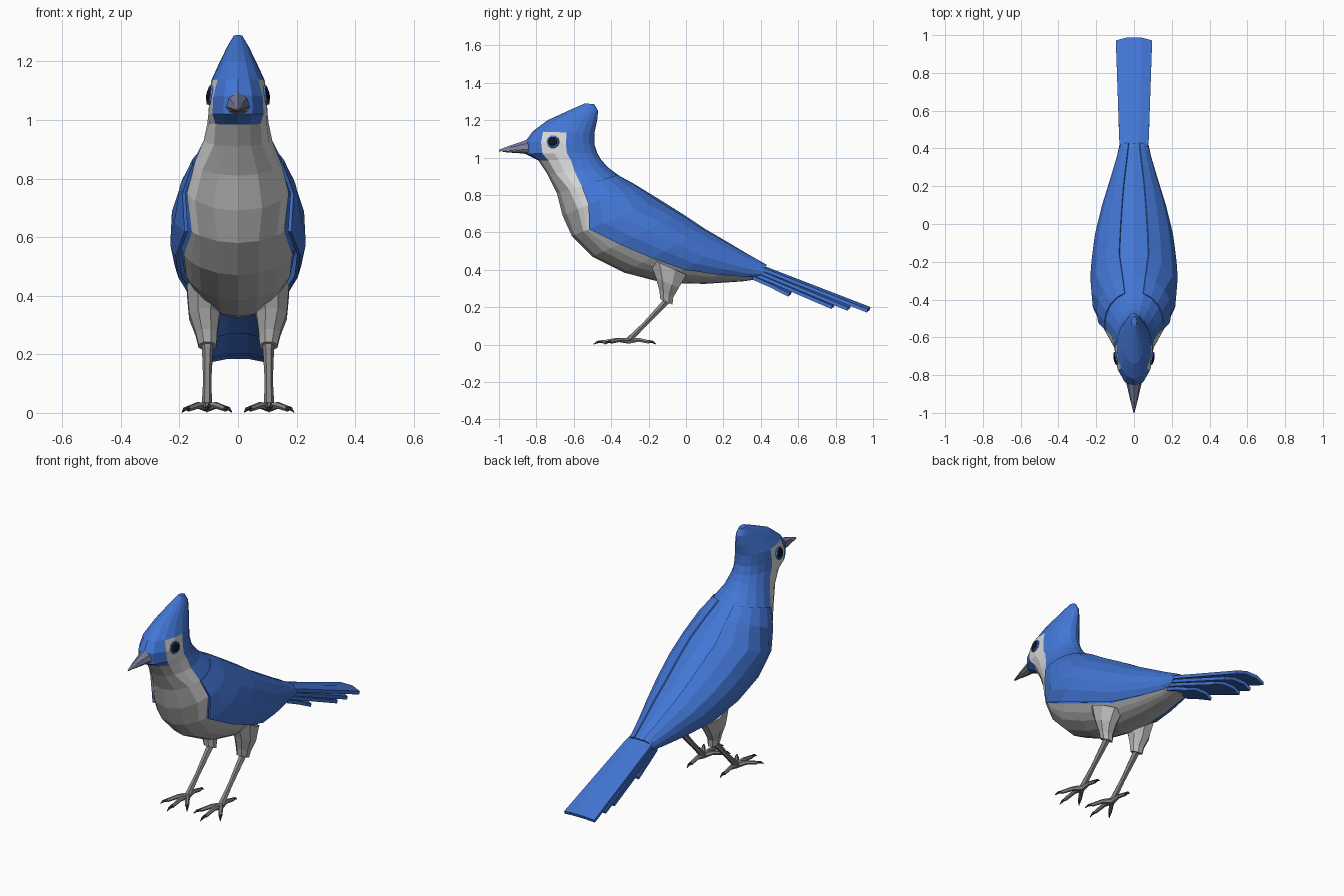
import bpy, bmesh, math
from mathutils import Vector

if "Cube" in bpy.data.objects:
    bpy.data.objects.remove(bpy.data.objects["Cube"])


def colour(name, r, g, b):
    m = bpy.data.materials.new(name)
    m.diffuse_color = (r, g, b, 1)
    m.use_nodes = True
    m.node_tree.nodes["Principled BSDF"].inputs["Base Color"].default_value = m.diffuse_color
    return m


BLUE = colour("feather_blue", 0.055, 0.18, 0.66)
GREY = colour("belly_grey", 0.47, 0.47, 0.47)
WHITE = colour("cheek_white", 0.70, 0.70, 0.71)
BEAK = colour("beak_slate", 0.20, 0.21, 0.34)
LEG = colour("leg_grey", 0.24, 0.24, 0.24)
DARK = colour("claw_dark", 0.035, 0.035, 0.04)
BLACK = colour("eye_black", 0.006, 0.007, 0.012)


def finish(name, verts, faces, mats, index=None):
    me = bpy.data.meshes.new(name)
    me.from_pydata([tuple(v) for v in verts], [], faces)
    for m in mats:
        me.materials.append(m)
    if index:
        me.polygons.foreach_set("material_index", index)
    bm = bmesh.new()
    bm.from_mesh(me)
    bmesh.ops.remove_doubles(bm, verts=bm.verts, dist=1e-5)
    bmesh.ops.recalc_face_normals(bm, faces=bm.faces)
    bm.to_mesh(me)
    bm.free()
    ob = bpy.data.objects.new(name, me)
    bpy.context.collection.objects.link(ob)
    return ob


def loft(name, rings, mat):
    """Closed skin through rings of equal length, capped at both ends."""
    n = len(rings[0])
    verts = [v for r in rings for v in r]
    faces = [(i * n + j, i * n + (j + 1) % n, (i + 1) * n + (j + 1) % n, (i + 1) * n + j)
             for i in range(len(rings) - 1) for j in range(n)]
    faces += [tuple(range(n))[::-1], tuple(range(len(verts) - n, len(verts)))]
    return finish(name, verts, faces, [mat])


def tube(name, pts, radii, mat, sides=6):
    pts = [Vector(p) for p in pts]
    rings = []
    for i, (p, r) in enumerate(zip(pts, radii)):
        d = pts[min(i + 1, len(pts) - 1)] - pts[max(i - 1, 0)]
        q = d.to_track_quat('Z', 'Y')
        rings.append([p + q @ Vector((r * math.cos(a), r * math.sin(a), 0))
                      for a in (2 * math.pi * k / sides for k in range(sides))])
    return loft(name, rings, mat)


# Body sections from crest to tail:
# back y, z, front y, z, half width, back colour edge, front colour edge, wing bulge
SECT = [
    (-.49, 1.285, -.54, 1.29, .015, .45, .80, 1),
    (-.47, 1.25, -.62, 1.255, .036, .45, .80, 1),
    (-.475, 1.20, -.74, 1.20, .062, .45, .82, 1),
    (-.49, 1.13, -.82, 1.14, .092, .45, .83, 1),
    (-.49, 1.07, -.86, 1.085, .100, .41, .77, 1),
    (-.475, 1.025, -.86, 1.02, .102, .42, .76, 1),
    (-.455, .99, -.79, .985, .105, .48, .84, 1),
    (-.42, .95, -.74, .91, .118, .55, .86, 1),
    (-.36, .905, -.69, .81, .152, .60, .80, 1.0),
    (-.27, .855, -.66, .69, .180, .64, .79, 1.07),
    (-.14, .775, -.61, .58, .197, .80, .87, 1.12),
    (-.02, .70, -.50, .47, .202, .70, .88, 1.12),
    (.10, .62, -.33, .385, .187, .66, .87, 1.12),
    (.22, .55, -.12, .33, .155, .67, .87, 1.10),
    (.32, .49, .10, .325, .117, .68, .88, 1.06),
    (.40, .445, .30, .338, .082, .75, .90, 1.04),
    (.43, .425, .40, .352, .070, .80, .92, 1.03),
]
NB, NW, NF = 5, 2, 2      # segments on back, cheek band and front


def section_point(s, ang, bulge=1.0):
    t = (1 - math.cos(ang)) / 2
    return Vector((s[4] * math.sin(ang) * bulge,
                   s[0] + (s[2] - s[0]) * t, s[1] + (s[3] - s[1]) * t))


def edge_angle(t):
    return math.acos(1 - 2 * t)


def half_angles(s):
    stops = [0, edge_angle(s[5]), edge_angle(s[6]), math.pi]
    out = [0.0]
    for k, n in enumerate((NB, NW, NF)):
        out += [stops[k] + (stops[k + 1] - stops[k]) * (j + 1) / n for j in range(n)]
    return out


# Body, head and crest in one skin, coloured by band
verts, faces, index = [], [], []
H = NB + NW + NF
N = 2 * H
for s in SECT:
    right = [section_point(s, a) for a in half_angles(s)]
    verts += right + [Vector((-p.x, p.y, p.z)) for p in right[-2:0:-1]]
for i in range(len(SECT) - 1):
    for j in range(N):
        k = (j + 1) % N
        faces.append((i * N + j, i * N + k, (i + 1) * N + k, (i + 1) * N + j))
        band = min(j, N - 1 - j)
        if i < 3 or band < NB:
            index.append(0)
        elif band < NB + NW:
            index.append(2 if i < 10 else 1)
        else:
            index.append(0 if i < 6 else 1)
faces += [tuple(range(N)), tuple(range(len(verts) - N, len(verts)))]
index += [0, 0]
finish("body", verts, faces, [BLUE, GREY, WHITE], index)

# Folded wings: shells lying over the flanks
for side, sx in (("right", 1), ("left", -1)):
    verts, W = [], 6
    rows = SECT[8:]
    for s in rows:
        for j in range(W):
            p = section_point(s, edge_angle(s[5]) * (.18 + .82 * j / (W - 1)),
                              1 + (s[7] - 1) * min(1, j / 2))
            verts.append(Vector((p.x * sx, p.y, p.z)))
    faces = [(i * W + j, i * W + j + 1, (i + 1) * W + j + 1, (i + 1) * W + j)
             for i in range(len(rows) - 1) for j in range(W - 1)]
    wing = finish(side + "_wing", verts, faces, [BLUE])
    mod = wing.modifiers.new("thickness", 'SOLIDIFY')
    mod.thickness = .012
    mod.offset = 0

# Tail: stacked, gently arched feather layers, shorter underneath
for i, (y1, z1, w1) in enumerate([(.99, .203, .096), (.885, .213, .092),
                                  (.80, .222, .088), (.57, .288, .082)]):
    y0, z0, w0 = .36, .445 - .022 * i, .068
    rings = []
    for y, z, w, back in ((y0, z0, w0, 0), (.45, z0 + (z1 - z0) * .09 / (y1 - y0), .078, 0),
                          (y1, z1, w1, .018)):
        xs = [-w, -w * .4, w * .4, w]
        top = [Vector((x, y - back * (abs(x) / w) ** 2, z - .014 * (abs(x) / w) ** 2)) for x in xs]
        rings.append(top + [p + Vector((0, -.006, -.017)) for p in reversed(top)])
    loft("tail_layer_%d" % (i + 1), rings, BLUE)


# Beak: two tapering halves meeting at the mouth line
def beak_half(name, secs, mat):
    loft(name, [[Vector((x * w, y, zm + (ze - zm) * h)) for x, h in
                 ((-1, 0), (-.75, .6), (0, 1), (.75, .6), (1, 0))]
                for y, w, zm, ze in secs], mat)


beak_half("upper_beak", [(-.82, .046, 1.042, 1.11), (-.87, .034, 1.043, 1.088),
                         (-.94, .018, 1.038, 1.065), (-1.0, .003, 1.033, 1.042)], BEAK)
beak_half("lower_beak", [(-.82, .044, 1.042, 1.012), (-.87, .032, 1.043, 1.022),
                         (-.93, .018, 1.038, 1.026), (-.98, .003, 1.034, 1.03)], LEG)

for side, sx in (("right", 1), ("left", -1)):
    # Eye: coloured rim with a dark domed centre
    c = Vector((.096 * sx, -.712, 1.085))
    n = Vector((sx, -.17, .16)).normalized()
    tube(side + "_eye_rim", [c - n * .015, c + n * .005], [.036, .034], BLUE, 10)
    tube(side + "_eye", [c, c + n * .006, c + n * .010], [.028, .027, .015], BLACK, 10)

    # Feathered thigh
    rings = []
    for x, y, z, rx, ry in ((.108, -.10, .42, .072, .11), (.115, -.10, .33, .056, .066),
                            (.108, -.105, .27, .040, .040), (.104, -.105, .228, .033, .035)):
        rings.append([Vector(((x + rx * math.cos(a)) * sx, y + ry * math.sin(a),
                              z - .45 * ry * math.sin(a)))
                      for a in (math.pi * k / 4 + math.pi / 8 for k in range(8))])
    loft(side + "_thigh", rings, GREY)

    # Shank
    tube(side + "_shank", [(.104 * sx, -.085, .255), (.104 * sx, -.12, .215),
                           (.105 * sx, -.22, .11), (.106 * sx, -.285, .045),
                           (.106 * sx, -.31, .018)],
         [.022, .019, .014, .017, .019], LEG)

    # Toes with dark curved claws
    for name, dx, dy in (("inner", -.085, -.13), ("middle", 0, -.19),
                         ("outer", .085, -.13), ("hind", 0, .145)):
        def at(f, z):
            return ((.106 + dx * f) * sx, -.305 + dy * f, z)
        tube("%s_%s_toe" % (side, name), [at(0, .02), at(.35, .026), at(.75, .014)],
             [.017, .012, .010], LEG)
        tube("%s_%s_claw" % (side, name), [at(.72, .016), at(.88, .014), at(1, .002)],
             [.009, .007, .0015], DARK, 5)
